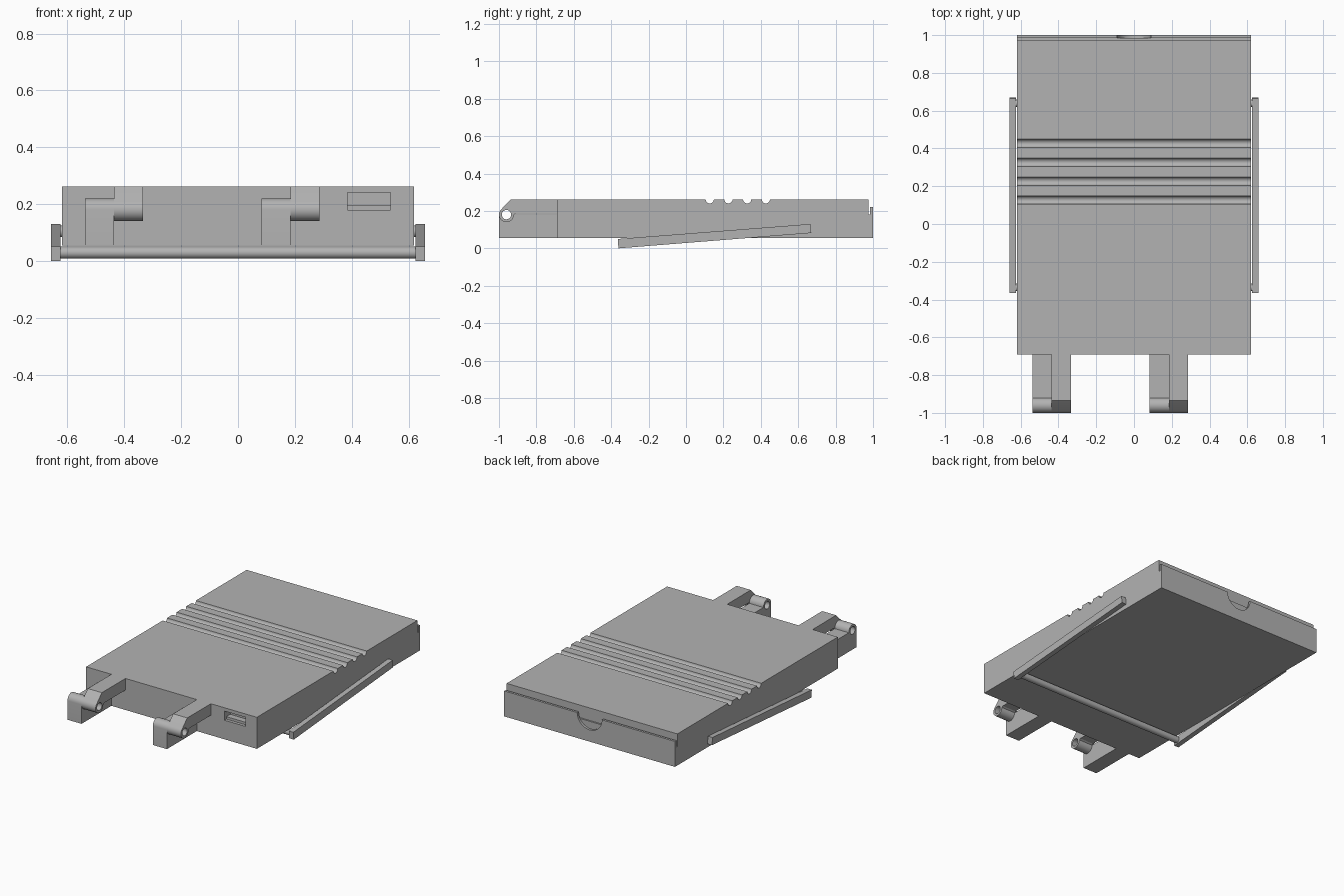
import bpy, bmesh, math
from mathutils import Vector

if "Cube" in bpy.data.objects:
    bpy.data.objects.remove(bpy.data.objects["Cube"])

grey = bpy.data.materials.new("mid_grey")
grey.use_nodes = True
colour = (0.45, 0.45, 0.45, 1)
grey.diffuse_color = colour
grey.node_tree.nodes["Principled BSDF"].inputs["Base Color"].default_value = colour


def arc(cy, cz, r, start, end, steps=16):
    """Points on an arc in the side (y, z) plane, angles in degrees."""
    angles = [math.radians(start + (end - start) * i / steps) for i in range(steps + 1)]
    return [(cy + r * math.cos(a), cz + r * math.sin(a)) for a in angles]


def extrude(name, points, x0, x1):
    """Extrude a side profile of (y, z) points from x0 to x1."""
    bm = bmesh.new()
    face = bm.faces.new([bm.verts.new((x0, y, z)) for y, z in points])
    grown = bmesh.ops.extrude_face_region(bm, geom=[face])["geom"]
    moved = [v for v in grown if isinstance(v, bmesh.types.BMVert)]
    bmesh.ops.translate(bm, verts=moved, vec=Vector((x1 - x0, 0, 0)))
    bmesh.ops.recalc_face_normals(bm, faces=bm.faces)
    mesh = bpy.data.meshes.new(name)
    bm.to_mesh(mesh)
    bm.free()
    mesh.materials.append(grey)
    obj = bpy.data.objects.new(name, mesh)
    bpy.context.collection.objects.link(obj)
    return obj


def box(name, x0, x1, y0, y1, z0, z1):
    return extrude(name, [(y0, z0), (y1, z0), (y1, z1), (y0, z1)], x0, x1)


def rod(name, y, z, r, x0, x1):
    return extrude(name, arc(y, z, r, 0, 360, 32)[:-1], x0, x1)


def cut(target, cutter):
    """Subtract the cutter and remove it."""
    mod = target.modifiers.new("cut", "BOOLEAN")
    mod.operation = "DIFFERENCE"
    mod.solver = "EXACT"
    mod.object = cutter
    cutter.hide_render = True
    bpy.context.view_layer.objects.active = target
    bpy.ops.object.modifier_apply(modifier=mod.name)
    bpy.data.objects.remove(cutter)


# Case: side profile with four grip grooves and a slotted rear lip
HALF, FRONT, BOTTOM, TOP = 0.62, -0.69, 0.055, 0.262
profile = [(FRONT, BOTTOM), (FRONT, TOP)]
for i in range(4):
    profile += arc(0.127 + 0.1 * i, TOP, 0.022, 180, 360, 12)
profile += [(0.975, TOP), (0.975, 0.18), (0.985, 0.18), (0.985, 0.222),
            (1.0, 0.222), (1.0, BOTTOM)]
case = extrude("case", profile, -HALF, HALF)

# Port in the front, with a ledge along its floor
cut(case, box("port_cutter", 0.385, 0.537, FRONT - 0.05, FRONT + 0.06, 0.18, 0.24))
box("port_ledge", 0.385, 0.537, FRONT + 0.02, FRONT + 0.06, 0.18, 0.196)

# Half-round thumb notch in the rear wall
notch = rod("notch_cutter", 0, 0, 0.09, 0, 0.06)
notch.rotation_euler = (0, 0, math.pi / 2)
notch.location = (0, 0.985, 0.222)
bpy.context.view_layer.update()
cut(case, notch)

# Hinges: a low block with a knuckle beside a chamfered upper arm
PIN_Y, PIN_Z, R = -0.96, 0.18, 0.04
block_profile = [(FRONT, BOTTOM), (-1.0, BOTTOM)] + arc(PIN_Y, PIN_Z, R, 180, 0) + [(FRONT, PIN_Z)]
arm_profile = [(FRONT, TOP), (-0.935, TOP)] + arc(PIN_Y, PIN_Z, R, 135, 360, 20) + [
    (-0.91, 0.186), (FRONT, 0.186)]
for side, x in (("right", -0.538), ("left", 0.082)):
    for part, points, x0 in (("block", block_profile, x), ("arm", arm_profile, x + 0.102)):
        hinge = extrude(f"{side}_hinge_{part}", points, x0, x0 + 0.102)
        cut(hinge, rod("pin_cutter", PIN_Y, PIN_Z, 0.025, x0 - 0.05, x0 + 0.15))

# Folding stand: two sloping rails, pivots and a round crossbar
rail_profile = [(-0.365, 0.05), (0.665, 0.13), (0.67, 0.082), (-0.361, 0.0)]
for side, s in (("right", -1), ("left", 1)):
    extrude(f"{side}_stand_rail", rail_profile, s * 0.625, s * 0.658)
    rod(f"{side}_stand_pivot", 0.64, 0.104, 0.02, s * 0.6, s * 0.63)
rod("stand_crossbar", -0.335, 0.029, 0.021, -0.63, 0.63)

# Smooth the round parts, keep edges sharp
for obj in bpy.context.collection.objects:
    obj.select_set(obj.type == "MESH")
bpy.context.view_layer.objects.active = case
bpy.ops.object.shade_smooth_by_angle(angle=math.radians(30))
